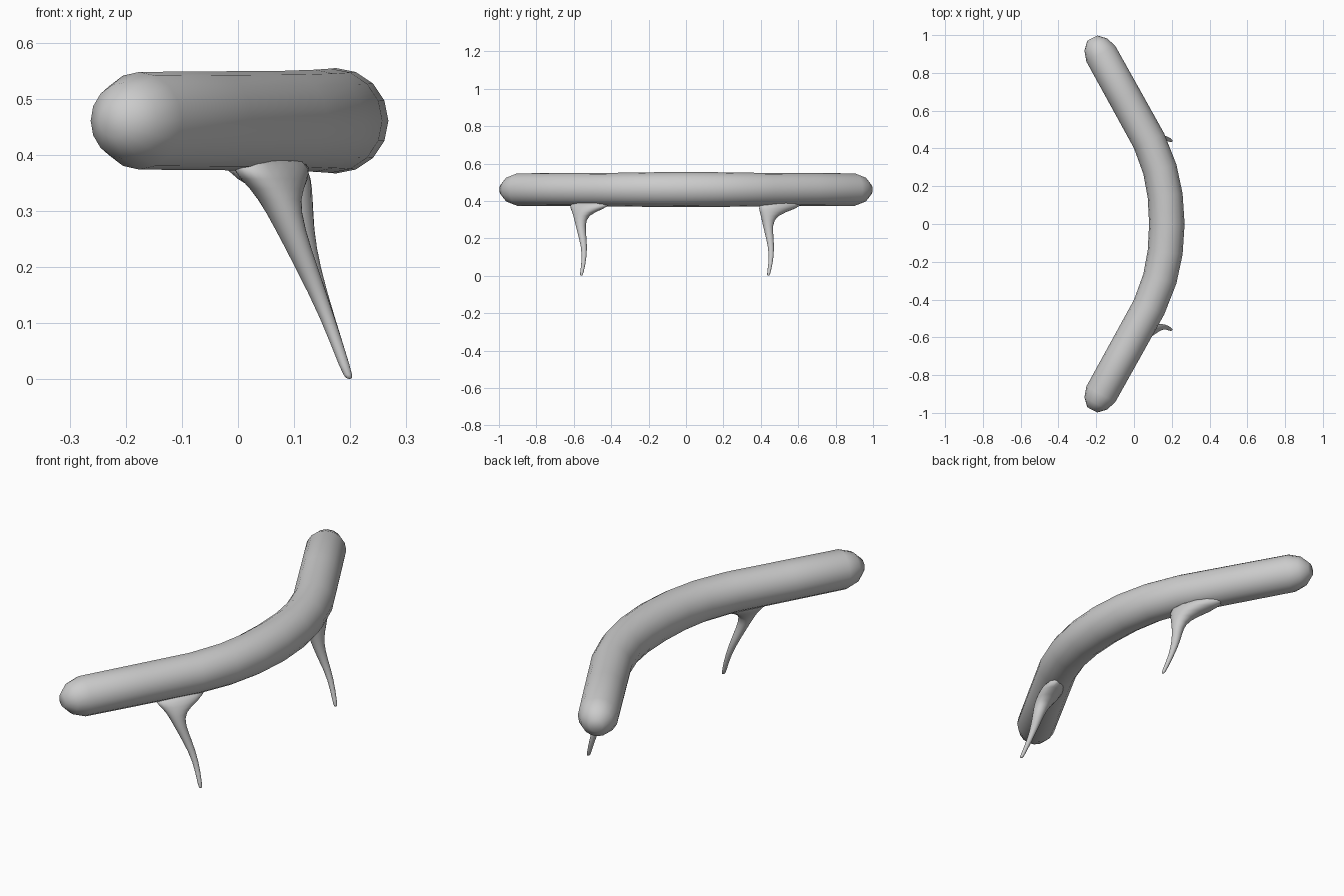
import bpy, bmesh, math
from mathutils import Vector

if "Cube" in bpy.data.objects:
    bpy.data.objects.remove(bpy.data.objects["Cube"])


def skin_rings(name, rings):
    """Bridge equal-sized vertex rings into a closed smooth tube."""
    bm = bmesh.new()
    loops = [[bm.verts.new(p) for p in r] for r in rings]
    n = len(loops[0])
    for a, b in zip(loops, loops[1:]):
        for i in range(n):
            j = (i + 1) % n
            bm.faces.new((a[i], a[j], b[j], b[i]))
    bm.faces.new(loops[0][::-1])
    bm.faces.new(loops[-1])
    bmesh.ops.recalc_face_normals(bm, faces=bm.faces)
    me = bpy.data.meshes.new(name)
    bm.to_mesh(me)
    bm.free()
    for p in me.polygons:
        p.use_smooth = True
    ob = bpy.data.objects.new(name, me)
    bpy.context.collection.objects.link(ob)
    return ob


# Curved bar: half path (x, y, radius), mirrored across y = 0
half = [(0.174, 0.0, 0.094), (0.165, 0.15, 0.093), (0.137, 0.29, 0.091),
        (0.08, 0.44, 0.089), (-0.05, 0.675, 0.088), (-0.176, 0.902, 0.087),
        (-0.203, 0.950, 0.068), (-0.221, 0.984, 0.030)]
path = [(x, -y, r) for x, y, r in half[:0:-1]] + half
rings = []
for k, (x, y, r) in enumerate(path):
    a, b = path[max(k - 1, 0)], path[min(k + 1, len(path) - 1)]
    t = Vector((b[0] - a[0], b[1] - a[1], 0)).normalized()
    side = Vector((t.y, -t.x, 0))
    c = Vector((x, y, 0.461))
    rings.append([c + side * r * math.cos(i * math.tau / 16)
                  + Vector((0, 0, r * math.sin(i * math.tau / 16)))
                  for i in range(16)])
skin_rings("curved_bar", rings)


# Thin legs: horizontal rings (x, y, z, long radius, short radius)
def leg(name, stations, flare):
    u = Vector((*flare, 0)).normalized()
    v = Vector((-u.y, u.x, 0))
    rings = []
    for x, y, z, rl, rs in stations:
        c = Vector((x, y, z))
        rings.append([c + u * rl * math.cos(i * math.tau / 12)
                      + v * rs * math.sin(i * math.tau / 12)
                      for i in range(12)])
    ob = skin_rings(name, rings)
    mod = ob.modifiers.new("smooth", 'SUBSURF')
    mod.levels = mod.render_levels = 1


foot = [(0.199, -0.06, 0.0, 0.006, 0.006), (0.194, -0.058, 0.012, 0.010, 0.010),
        (0.160, -0.04, 0.11, 0.013, 0.013)]


def shifted_foot(y0):
    return [(x, y + y0, z, a, b) for x, y, z, a, b in foot]


leg("front_leg", shifted_foot(-0.5) + [
    (0.122, -0.551, 0.20, 0.021, 0.021), (0.092, -0.565, 0.27, 0.026, 0.028),
    (0.072, -0.564, 0.325, 0.042, 0.038), (0.066, -0.530, 0.355, 0.095, 0.052),
    (0.052, -0.500, 0.40, 0.155, 0.058)], (0.45, 0.9))
leg("rear_leg", shifted_foot(0.5) + [
    (0.126, 0.449, 0.20, 0.021, 0.021), (0.108, 0.436, 0.27, 0.026, 0.028),
    (0.096, 0.442, 0.325, 0.046, 0.038), (0.064, 0.485, 0.355, 0.11, 0.052),
    (0.035, 0.525, 0.40, 0.16, 0.058)], (-0.48, 0.88))
